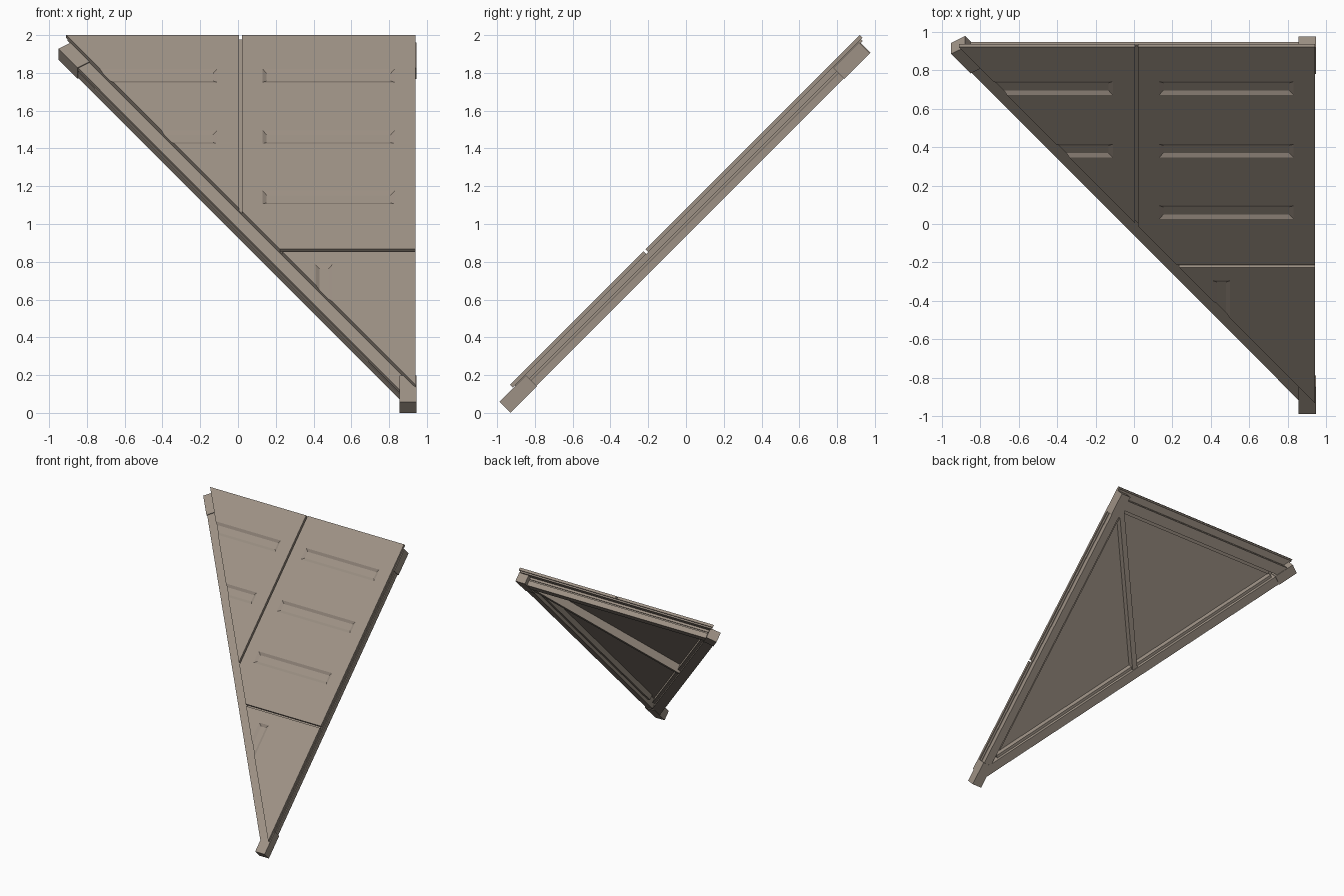
import bpy, bmesh, math
from mathutils import Vector

if "Cube" in bpy.data.objects:
    bpy.data.objects.remove(bpy.data.objects["Cube"])

# One flat colour for the whole roof panel
mat = bpy.data.materials.new("weathered_taupe")
mat.diffuse_color = (0.34, 0.285, 0.235, 1)
mat.use_nodes = True
mat.node_tree.nodes["Principled BSDF"].inputs["Base Color"].default_value = mat.diffuse_color
R2 = math.sqrt(2)


def place(x, v, w):
    """x across, v up the 45 degree slope, w out along the slope's normal."""
    return Vector((x, (v - w) / R2, 1 + (v + w) / R2))


def prism(name, pts, w0, w1, inner=None):
    """Extrude an outline between two depths; inner replaces the lower outline."""
    bm = bmesh.new()
    low = [bm.verts.new(place(x, v, w0)) for x, v in (inner or pts)]
    top = [bm.verts.new(place(x, v, w1)) for x, v in pts]
    bm.faces.new(low[::-1])
    bm.faces.new(top)
    n = len(pts)
    for i in range(n):
        bm.faces.new((low[i], low[(i + 1) % n], top[(i + 1) % n], top[i]))
    bmesh.ops.recalc_face_normals(bm, faces=bm.faces)
    me = bpy.data.meshes.new(name)
    bm.to_mesh(me)
    bm.free()
    me.materials.append(mat)
    ob = bpy.data.objects.new(name, me)
    bpy.context.collection.objects.link(ob)
    return ob


def rect(x0, x1, v0, v1):
    return [(x0, v0), (x1, v0), (x1, v1), (x0, v1)]


def hyp_v(x, off=0.070):
    """Height of the slanted edge at x."""
    return off - 1.415 * x


def hyp_x(v, off=0.070):
    return (off - v) / 1.415


def cut_dents(ob, dents):
    """Press shallow sloped recesses into the panel's outer face."""
    for x0, x1, v0, v1 in dents:
        s, d, up = 0.022, 0.012, 0.004
        k = s * up / d
        cutter = prism("dent_cutter", rect(x0 - k, x1 + k, v0 - k, v1 + k), TOP - d, TOP + up,
                       rect(x0 + s, x1 - s, v0 + s, v1 - s))
        cutter.hide_render = True
        m = ob.modifiers.new("dent", 'BOOLEAN')
        m.operation, m.solver, m.object = 'DIFFERENCE', 'EXACT', cutter
        bpy.context.view_layer.objects.active = ob
        bpy.ops.object.modifier_apply(modifier=m.name)
        bpy.data.objects.remove(cutter)


TOP, SKIN, BOT = 0.057, 0.036, -0.05
RIGHT, UP = 0.94, 1.358
GX0, GX1 = 0.006, 0.020        # upright seam
GV0, GV1 = -0.262, -0.246      # level seam

# Outer cladding: three panels separated by seams
left = prism("left_panel", [(hyp_x(UP), UP), (GX0, hyp_v(GX0)), (GX0, UP)], SKIN, TOP)
mid = prism("middle_panel", [(GX1, hyp_v(GX1)), (hyp_x(GV1), GV1), (RIGHT, GV1),
                             (RIGHT, UP), (GX1, UP)], SKIN, TOP)
low = prism("lower_panel", [(hyp_x(GV0), GV0), (RIGHT, hyp_v(RIGHT)), (RIGHT, GV0)], SKIN, TOP)
rows = [1.054, 0.594, 0.142]
cut_dents(left, [(-0.9, -0.11, v - 0.05, v + 0.05) for v in rows[:2]])
cut_dents(mid, [(0.13, 0.83, v - 0.05, v + 0.05) for v in rows])
cut_dents(low, [(0.41, 0.50, -0.8, -0.36)])

# Backing sheet closing the seams from below
prism("backing_sheet", [(hyp_x(UP - .012), UP - .012), (RIGHT - .01, hyp_v(RIGHT - .01)),
                        (RIGHT - .01, UP - .012)], 0.024, SKIN)

# Frame beams: lower rail, recessed seam, upper rail
d = Vector((0.577, -0.817))    # down the slanted edge
n = Vector((0.817, 0.577))     # from the slanted edge towards the inside
start = Vector((-0.95, 1.281))


def slant(a, b, p, q):
    return [tuple(start + d * s + n * t) for s, t in ((a, p), (b, p), (b, q), (a, q))]


layers = [("lower", BOT + 0.004, -0.004, 0.0), ("seam", -0.004, 0.006, 0.010),
          ("upper", 0.006, 0.026, 0.0)]
for tag, w0, w1, i in layers:
    prism("right_beam_" + tag, rect(0.865, 0.937 - i, -1.25, 1.25), w0, w1)
    prism("top_beam_" + tag, rect(-0.86, 0.90, 1.205, 1.29 - i), w0, w1)
    prism("slanted_beam_" + tag, slant(0.1, 3.14, 0.004 + i, 0.082), w0, w1)

# Narrow inner lips along the beams
prism("right_lip", rect(0.838, 0.866, -1.02, 1.21), -0.02, 0.026)
prism("top_lip", rect(-0.72, 0.86, 1.178, 1.206), -0.02, 0.026)
prism("slanted_lip", slant(0.20, 2.96, 0.081, 0.106), -0.02, 0.026)

# Brace from the square corner to the middle of the slanted beam
a, b = Vector((0.88, 1.22)), Vector((0.03, 0.03))
side = (b - a).normalized().orthogonal() * 0.022
prism("diagonal_brace", [tuple(p) for p in (a + side, b + side, b - side, a - side)], -0.04, 0.026)

# Thicker end blocks at the three corners
prism("bottom_end_block", rect(0.855, 0.945, -1.364, -1.165), BOT, 0.032)
prism("top_end_block", rect(0.855, 0.945, 1.135, 1.328), BOT, 0.032)
prism("slanted_end_block", slant(0, 0.175, 0, 0.088), BOT, 0.032)
